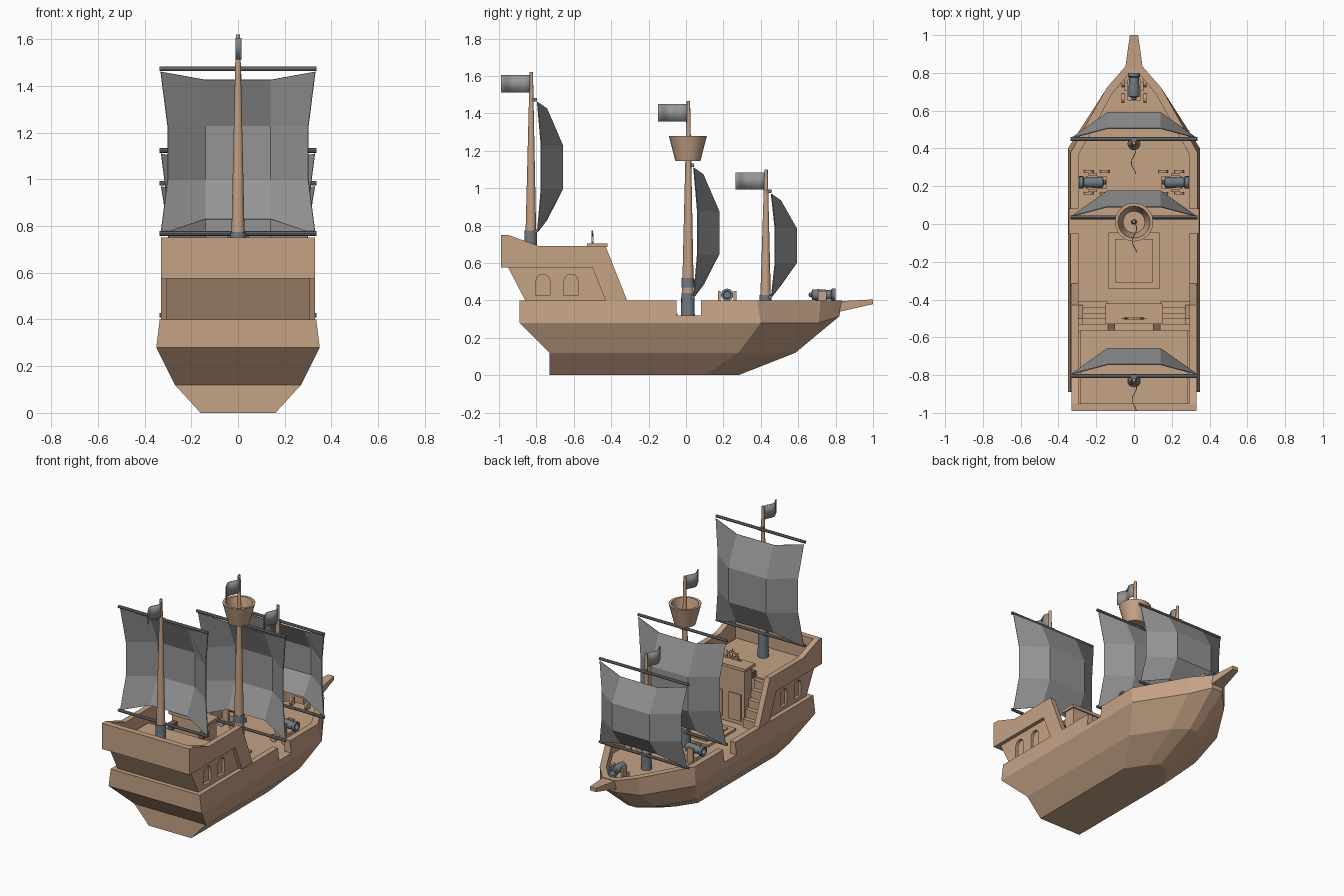
import bpy, bmesh, math
from mathutils import Vector, Matrix

if "Cube" in bpy.data.objects:
    bpy.data.objects.remove(bpy.data.objects["Cube"])


def material(name, rgb):
    m = bpy.data.materials.new(name)
    m.use_nodes = True
    m.diffuse_color = (*rgb, 1)
    m.node_tree.nodes["Principled BSDF"].inputs["Base Color"].default_value = (*rgb, 1)
    return m


WOOD = material("warm wood", (0.56, 0.36, 0.235))
DARK = material("dark wood", (0.2, 0.12, 0.07))
CLOTH = material("grey cloth", (0.3, 0.3, 0.3))
SPAR = material("dark grey spar", (0.2, 0.2, 0.21))
METAL = material("blue grey metal", (0.17, 0.2, 0.225))


def finish(bm, name, mat, smooth=False):
    bmesh.ops.recalc_face_normals(bm, faces=bm.faces)
    me = bpy.data.meshes.new(name)
    bm.to_mesh(me)
    bm.free()
    ob = bpy.data.objects.new(name, me)
    bpy.context.collection.objects.link(ob)
    if mat:
        me.materials.append(mat)
    if smooth:
        bpy.ops.object.select_all(action='DESELECT')
        ob.select_set(True)
        bpy.context.view_layer.objects.active = ob
        bpy.ops.object.shade_smooth_by_angle(angle=math.radians(40))
    return ob


def box(name, lo, hi, mat=WOOD):
    bm = bmesh.new()
    bmesh.ops.create_cube(bm, size=1)
    lo, hi = Vector(lo), Vector(hi)
    for v in bm.verts:
        v.co = (lo + hi) / 2 + v.co * (hi - lo)
    return finish(bm, name, mat)


def rod(name, a, b, r1, r2, mat=WOOD, sides=16):
    """Tapered cylinder from a to b."""
    bm = bmesh.new()
    a, b = Vector(a), Vector(b)
    turn = (b - a).to_track_quat('Z', 'Y').to_matrix().to_4x4()
    bmesh.ops.create_cone(bm, cap_ends=True, segments=sides, radius1=r1, radius2=r2,
                          depth=(b - a).length, matrix=Matrix.Translation((a + b) / 2) @ turn)
    return finish(bm, name, mat, True)


def lathe(name, profile, matrix, mat, sides=16):
    """Spin (radius, height) pairs about local z."""
    bm = bmesh.new()
    vs = [bm.verts.new((r, 0, h)) for r, h in profile]
    es = [bm.edges.new(p) for p in zip(vs, vs[1:])]
    bmesh.ops.spin(bm, geom=vs + es, axis=(0, 0, 1), cent=(0, 0, 0),
                   steps=sides, angle=2 * math.pi)
    bmesh.ops.remove_doubles(bm, verts=bm.verts, dist=0.0005)
    bmesh.ops.transform(bm, matrix=matrix, verts=bm.verts)
    return finish(bm, name, mat, True)


def plate(name, outline, x0, x1, mat=WOOD):
    """Extrude a (y, z) outline from x0 to x1."""
    bm = bmesh.new()
    a, b = [[bm.verts.new((x, y, z)) for y, z in outline] for x in (x0, x1)]
    bm.faces.new(a)
    bm.faces.new(b)
    for i in range(len(a)):
        j = (i + 1) % len(a)
        bm.faces.new((a[i], a[j], b[j], b[i]))
    return finish(bm, name, mat)


def cut(ob, cutter):
    mod = ob.modifiers.new("opening", 'BOOLEAN')
    mod.object = cutter
    mod.solver = 'EXACT'
    cutter.hide_render = True
    cutter.hide_viewport = True


# Hull: stacked rings, each (half width, stern y, shoulder y, bow points, z, bow z)
def ring(w, stern, shoulder, mid, bow, z, bow_z):
    half = [(w, stern, z), (w, shoulder, z), (*mid, z), (*bow, bow_z)]
    return half + [(-x, y, h) for x, y, h in reversed(half)]


DECK = 0.315
levels = [
    ring(0.16, -0.73, 0.10, (0.08, 0.22), (0.02, 0.28), 0, 0),
    ring(0.27, -0.73, 0.28, (0.12, 0.51), (0.03, 0.585), 0.12, 0.12),
    ring(0.35, -0.89, 0.40, (0.15, 0.71), (0.04, 0.82), 0.28, 0.315),
    ring(0.335, -0.89, 0.38, (0.145, 0.72), (0.045, 0.835), 0.4, 0.4),
    ring(0.295, -0.85, 0.365, (0.115, 0.69), (0.03, 0.79), 0.4, 0.4),
    ring(0.295, -0.85, 0.365, (0.115, 0.69), (0.03, 0.79), DECK, DECK),
]
bm = bmesh.new()
rings = [[bm.verts.new(p) for p in lv] for lv in levels]
bm.faces.new(rings[0])
bm.faces.new(rings[-1])
for a, b in zip(rings, rings[1:]):
    for i in range(8):
        j = (i + 1) % 8
        bm.faces.new((a[i], a[j], b[j], b[i]))
hull = finish(bm, "hull", WOOD)
cut(hull, box("gangway_cutter", (-0.5, -0.05, 0.318), (0.5, 0.08, 0.5)))

# Bowsprit
bowsprit = box("bowsprit", (-1, 0.8, 0), (1, 1, 1))
for v in bowsprit.data.vertices:
    tip = v.co.y > 0.9
    top = v.co.z > 0.5
    v.co.x *= 0.022 if tip else 0.05
    v.co.z = (0.405 if top else 0.38) if tip else (0.395 if top else 0.335)

# Aft castle
plate("aft_cabin", [(-0.95, 0.6), (-0.95, 0.575), (-0.86, 0.4), (-0.84, DECK),
                    (-0.56, DECK), (-0.56, 0.6)], -0.285, 0.285)
rail = [(-0.99, 0.575), (-0.99, 0.75), (-0.95, 0.75), (-0.785, 0.69), (-0.43, 0.69),
        (-0.315, 0.4), (-0.43, 0.4), (-0.5, 0.575)]
panel = [(-0.95, 0.575), (-0.5, 0.575), (-0.43, 0.4), (-0.86, 0.4)]
box("stern_wall", (-0.33, -0.99, 0.575), (0.33, -0.95, 0.75))


def arch(y, w, z0, z1):
    top = [(y + w * math.cos(t * math.pi / 8), z1 - w + w * math.sin(t * math.pi / 8))
           for t in range(9)]
    return [(y + w, z0)] + top + [(y - w, z0)]


for s, side in ((1, "left"), (-1, "right")):
    plate(side + "_rail", rail, s * 0.293, s * 0.33)
    wall = plate(side + "_cabin_wall", panel, s * 0.27, s * 0.305)
    for y in (-0.765, -0.615):
        cut(wall, plate("window_cutter", arch(y, 0.037, 0.425, 0.54), s * 0.286, s * 0.4))
    # Stairs and platform posts
    for i in range(5):
        box(side + "_step", (s * 0.14, -0.57, DECK),
            (s * 0.295, -0.41 - 0.03 * i, DECK + 0.055 * (i + 1)))
    box(side + "_post", (s * 0.1, -0.565, 0.6), (s * 0.135, -0.51, 0.64), DARK)

# Helm platform, door and wheel
box("helm_block", (-0.14, -0.51, DECK), (0.14, -0.43, 0.69))
box("helm_top", (-0.15, -0.53, 0.685), (0.15, -0.42, 0.705))
for x in (-0.07, 0.07):
    box("cabin_door", (x - 0.045, -0.44, 0.34), (x + 0.045, -0.423, 0.52))
HELM = Vector((0, -0.5, 0.71))
helm_turn = Matrix.Translation(HELM) @ Matrix.Rotation(math.pi / 2, 4, 'X')
lathe("wheel_rim", [(0.04, -0.005), (0.05, -0.005), (0.05, 0.005), (0.04, 0.005),
                    (0.04, -0.005)], helm_turn, WOOD)
for i in range(4):
    t = i * math.pi / 4
    d = Vector((math.cos(t), 0, math.sin(t))) * 0.065
    rod("wheel_spoke", HELM - d, HELM + d, 0.004, 0.004, WOOD, 6)

# Deck hatch
box("hatch_frame", (-0.135, -0.345, DECK), (0.135, -0.045, 0.33))
box("hatch_cover", (-0.1, -0.31, DECK), (0.1, -0.08, 0.338))


# Masts, yards, sails and flags
def sail(name, y, top, bottom):
    bm = bmesh.new()
    grid = []
    for k in range(4):
        z = top + (bottom - top) * k / 3
        edge = k in (0, 3)
        inner_z = z + (-0.035 if k == 0 else 0.065 if k == 3 else 0)
        w, out, belly = (0.33, 0, 0.05) if edge else (0.3, 0.02, 0.135)
        grid.append([bm.verts.new(p) for p in (
            (-w, y + out, z), (-0.14, y + belly, inner_z),
            (0.14, y + belly, inner_z), (w, y + out, z))])
    for a, b in zip(grid, grid[1:]):
        for i in range(3):
            bm.faces.new((a[i], a[i + 1], b[i + 1], b[i]))
    ob = finish(bm, name, CLOTH)
    ob.modifiers.new("thickness", 'SOLIDIFY').thickness = 0.005


def flag(name, y, z):
    bm = bmesh.new()
    cols = []
    for i in range(13):
        x = 0.012 * math.sin(i * math.pi / 5)
        cols.append([bm.verts.new((x, y - 0.16 * i / 12, h)) for h in (z, z + 0.093)])
    for a, b in zip(cols, cols[1:]):
        bm.faces.new((a[0], b[0], b[1], a[1]))
    ob = finish(bm, name, CLOTH, True)
    ob.modifiers.new("thickness", 'SOLIDIFY').thickness = 0.004


def mast(name, y, foot, sleeve, top, base_r, sail_top, sail_low):
    rod(name + "_mast", (0, y, foot), (0, y + 0.003, top), base_r, 0.009)
    rod(name + "_mast_sleeve", (0, y, foot), (0, y, sleeve), base_r + 0.003, base_r + 0.001, METAL)
    sy = y + 0.033
    sail(name + "_sail", sy, sail_top, sail_low)
    for z in (sail_top + 0.013, sail_low + 0.003):
        rod(name + "_yard", (-0.335, sy - 0.008, z), (0.335, sy - 0.008, z), 0.01, 0.01, SPAR, 8)
        box(name + "_yard_bracket", (-0.012, y, z - 0.01), (0.012, sy, z + 0.01), METAL)
    flag(name + "_flag", y, top - 0.108)


mast("aft", -0.83, 0.6, 0.775, 1.62, 0.032, 1.46, 0.765)
mast("main", 0.01, DECK, 0.44, 1.465, 0.034, 1.11, 0.415)
mast("fore", 0.425, DECK, 0.43, 1.1, 0.031, 0.97, 0.415)
rod("main_mast_band", (0, 0.01, 0.47), (0, 0.01, 0.52), 0.035, 0.034, METAL)

# Crow's nest
lathe("crows_nest", [(0, 1.145), (0.067, 1.145), (0.102, 1.28), (0.085, 1.28),
                     (0.058, 1.17), (0, 1.17)], Matrix.Translation((0, 0.01, 0)), WOOD, 20)


# Cannons, built along local x with the muzzle outwards
def cannon(name, x, y, angle):
    place = Matrix.Translation((x, y, 0)) @ Matrix.Rotation(angle, 4, 'Z')
    barrel = place @ Matrix.Translation((0, 0, 0.43)) @ Matrix.Rotation(math.pi / 2, 4, 'Y')
    lathe(name + "_barrel", [(0, -0.08), (0.012, -0.075), (0.012, -0.065), (0.028, -0.06),
                             (0.03, -0.03), (0.025, 0.04), (0.033, 0.045), (0.033, 0.065),
                             (0.02, 0.065), (0.018, 0.02), (0, 0.02)], barrel, METAL)
    parts = [box(name + "_carriage", (-0.08, -0.035, 0.345), (0.03, 0.035, 0.39))]
    for s in (-1, 1):
        parts.append(box(name + "_cheek", (-0.03, s * 0.035, 0.345), (0.015, s * 0.05, 0.45)))
        for ax in (-0.07, 0.015):
            parts.append(rod(name + "_wheel", (ax, s * 0.05, 0.34), (ax, s * 0.065, 0.34),
                             0.025, 0.025, WOOD, 12))
    for p in parts:
        p.data.transform(place)


cannon("left_cannon", 0.225, 0.22, 0)
cannon("right_cannon", -0.225, 0.22, math.pi)
cannon("bow_cannon", 0, 0.735, math.pi / 2)
